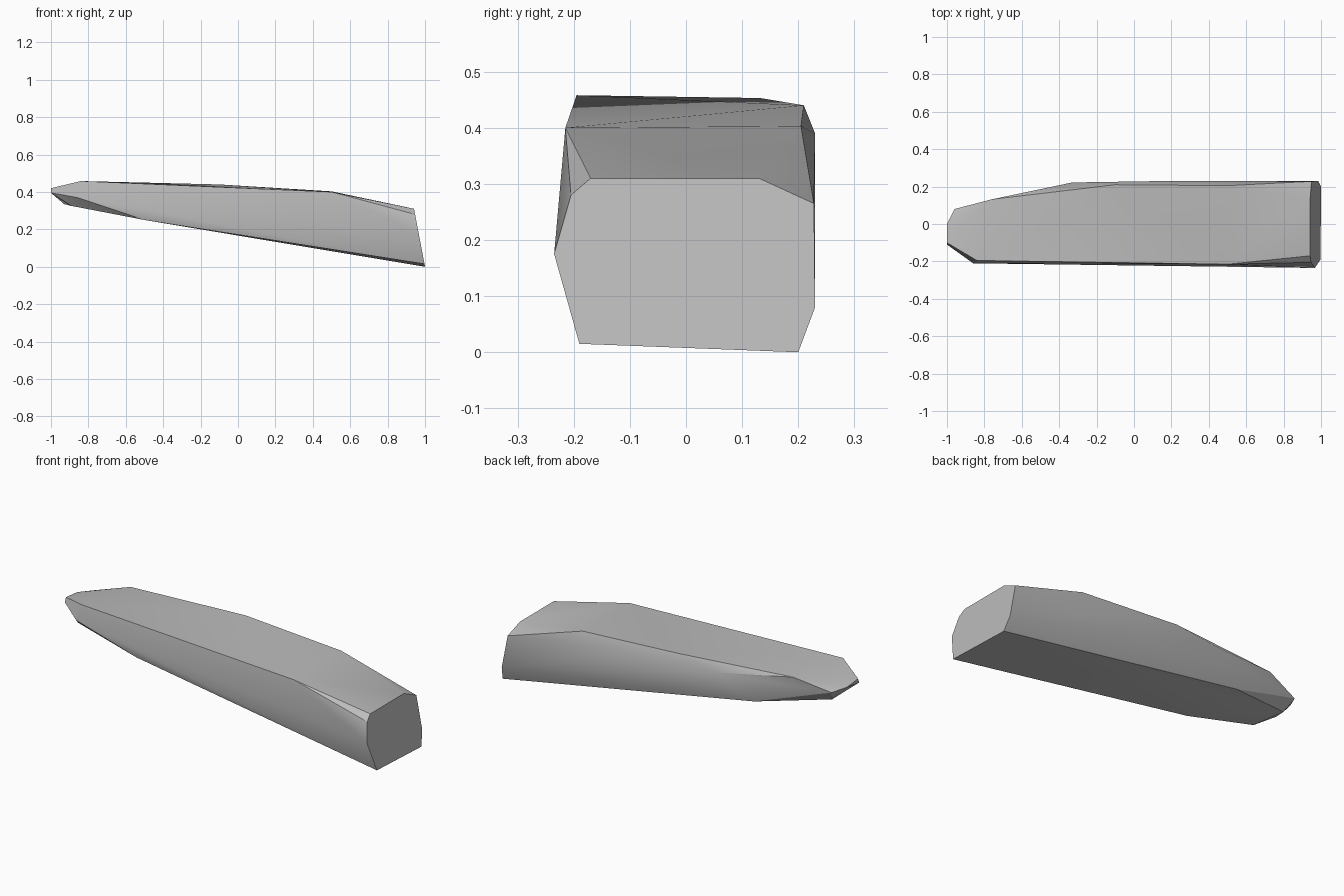
import bpy
import bmesh
import math

cube = bpy.data.objects.get("Cube")
if cube:
    bpy.data.objects.remove(cube, do_unlink=True)

grey = bpy.data.materials.new("stone grey")
grey.use_nodes = True
colour = (0.5, 0.5, 0.5, 1)
grey.diffuse_color = colour
grey.node_tree.nodes["Principled BSDF"].inputs["Base Color"].default_value = colour

# Slanted flat end: (y, z) outline, leaning back as it rises
end_outline = [(-0.19, 0.015), (0.2, 0), (0.23, 0.08), (0.228, 0.265),
               (0.13, 0.31), (-0.17, 0.31), (-0.205, 0.28), (-0.235, 0.175)]
corners = [(1 - 0.19 * z, y, z) for y, z in end_outline]

# Top face corners
corners += [(0.5, -0.215, 0.4), (0.5, 0.205, 0.403), (-0.1, 0.21, 0.44),
            (-0.76, 0.132, 0.453), (-0.84, -0.195, 0.458)]
# Long side ridges
corners += [(0.17, 0.23, 0.39), (-0.33, 0.222, 0.4), (-0.86, -0.21, 0.37)]
# Underside corners
corners += [(-0.5, -0.19, 0.25), (-0.53, 0.15, 0.262),
            (-0.89, -0.15, 0.325), (-0.93, 0.03, 0.335)]
# Narrow tip
corners += [(-1, -0.11, 0.395), (-1, -0.1, 0.42), (-1, 0, 0.41), (-0.96, 0.08, 0.4)]

# Wrap the corners in one faceted skin
bm = bmesh.new()
for corner in corners:
    bm.verts.new(corner)
hull = bmesh.ops.convex_hull(bm, input=bm.verts)
loose = [v for v in bm.verts if not v.link_faces]
bmesh.ops.delete(bm, geom=loose, context="VERTS")
bmesh.ops.dissolve_limit(bm, angle_limit=math.radians(1),
                         verts=bm.verts, edges=bm.edges)
bmesh.ops.recalc_face_normals(bm, faces=bm.faces)

mesh = bpy.data.meshes.new("stone_slab")
bm.to_mesh(mesh)
bm.free()
mesh.materials.append(grey)
slab = bpy.data.objects.new("stone_slab", mesh)
bpy.context.collection.objects.link(slab)

# Soft facets with crisp main edges
bpy.ops.object.select_all(action="DESELECT")
slab.select_set(True)
bpy.context.view_layer.objects.active = slab
bpy.ops.object.shade_smooth_by_angle(angle=math.radians(30))
